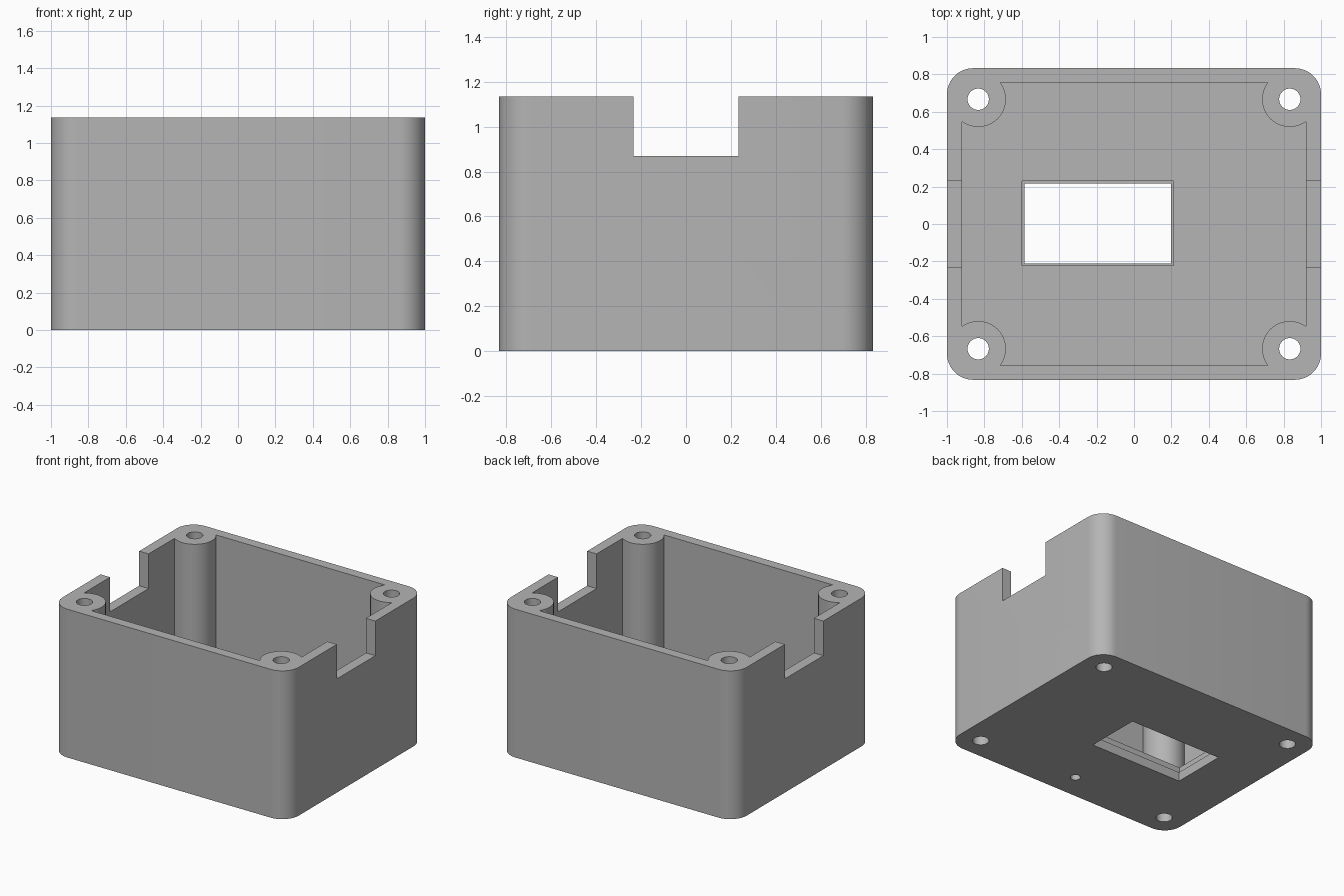
import bpy
import bmesh
from math import cos, sin, pi, radians

cube = bpy.data.objects.get("Cube")
if cube:
    bpy.data.objects.remove(cube, do_unlink=True)

HX, HY, H = 1.0, 0.833, 1.135      # outer half sizes and height
IX, IY, FLOOR = 0.92, 0.757, 0.12  # inner half sizes and floor thickness
CORNER = 0.14
BOSS_X, BOSS_Y, BOSS_R, HOLE_R = 0.833, 0.667, 0.148, 0.057
TOP = H + 0.1

grey = bpy.data.materials.new("plain grey")
grey.use_nodes = True
grey.diffuse_color = (0.46, 0.46, 0.46, 1)
grey.node_tree.nodes["Principled BSDF"].inputs["Base Color"].default_value = grey.diffuse_color


def arc(cx, cy, r, start, end, steps):
    return [(cx + r * cos(start + (end - start) * i / steps),
             cy + r * sin(start + (end - start) * i / steps)) for i in range(steps + 1)]


def circle(cx, cy, r, sides=48):
    return arc(cx, cy, r, 0, 2 * pi, sides)[:-1]


def rect(x0, x1, y0, y1):
    return [(x0, y0), (x1, y0), (x1, y1), (x0, y1)]


def prism(name, outline, z0, z1):
    """Upright solid with the given counter-clockwise outline."""
    bm = bmesh.new()
    base = bm.faces.new([bm.verts.new((x, y, z0)) for x, y in outline])
    new = bmesh.ops.extrude_face_region(bm, geom=[base])["geom"]
    bmesh.ops.translate(bm, vec=(0, 0, z1 - z0),
                        verts=[v for v in new if isinstance(v, bmesh.types.BMVert)])
    bmesh.ops.recalc_face_normals(bm, faces=bm.faces)
    mesh = bpy.data.meshes.new(name)
    bm.to_mesh(mesh)
    bm.free()
    mesh.materials.append(grey)
    ob = bpy.data.objects.new(name, mesh)
    bpy.context.collection.objects.link(ob)
    return ob


def cut(target, cutter):
    """Subtract the cutter from the target, then discard it."""
    mod = target.modifiers.new("cut", "BOOLEAN")
    mod.operation, mod.solver, mod.object = "DIFFERENCE", "EXACT", cutter
    bpy.ops.object.select_all(action="DESELECT")
    bpy.context.view_layer.objects.active = target
    target.select_set(True)
    bpy.ops.object.modifier_apply(modifier=mod.name)
    bpy.data.objects.remove(cutter, do_unlink=True)


corners = [(1, 1), (-1, 1), (-1, -1), (1, -1)]

# Outer block with rounded upright corners
outline = []
for i, (sx, sy) in enumerate(corners):
    outline += arc(sx * (HX - CORNER), sy * (HY - CORNER), CORNER,
                   i * pi / 2, (i + 1) * pi / 2, 12)
body = prism("enclosure_body", outline, 0, H)

# Cavity, leaving a screw boss in each corner
cavity = prism("cavity_cutter", rect(-IX, IX, -IY, IY), FLOOR, TOP)
for sx, sy in corners:
    cut(cavity, prism("boss_cutter", circle(sx * BOSS_X, sy * BOSS_Y, BOSS_R),
                      0, TOP + 0.1))
cut(body, cavity)

# Screw holes through the bosses
for sx, sy in corners:
    cut(body, prism("hole_cutter", circle(sx * BOSS_X, sy * BOSS_Y, HOLE_R, 32), -0.1, TOP))

# Cable notches in both end walls
for x0, x1 in ((-1.1, -0.9), (0.9, 1.1)):
    cut(body, prism("notch_cutter", rect(x0, x1, -0.233, 0.233), 0.87, TOP))

# Stepped window in the floor and a small blind hole underneath
cut(body, prism("window_cutter", rect(-0.585, 0.197, -0.21, 0.217), -0.1, 0.2))
cut(body, prism("rebate_cutter", rect(-0.6, 0.21, -0.223, 0.23), 0.07, 0.2))
cut(body, prism("pin_cutter", circle(0, -0.635, 0.035, 24), -0.1, 0.07))

bpy.ops.object.select_all(action="DESELECT")
bpy.context.view_layer.objects.active = body
body.select_set(True)
bpy.ops.object.shade_smooth_by_angle(angle=radians(30))
